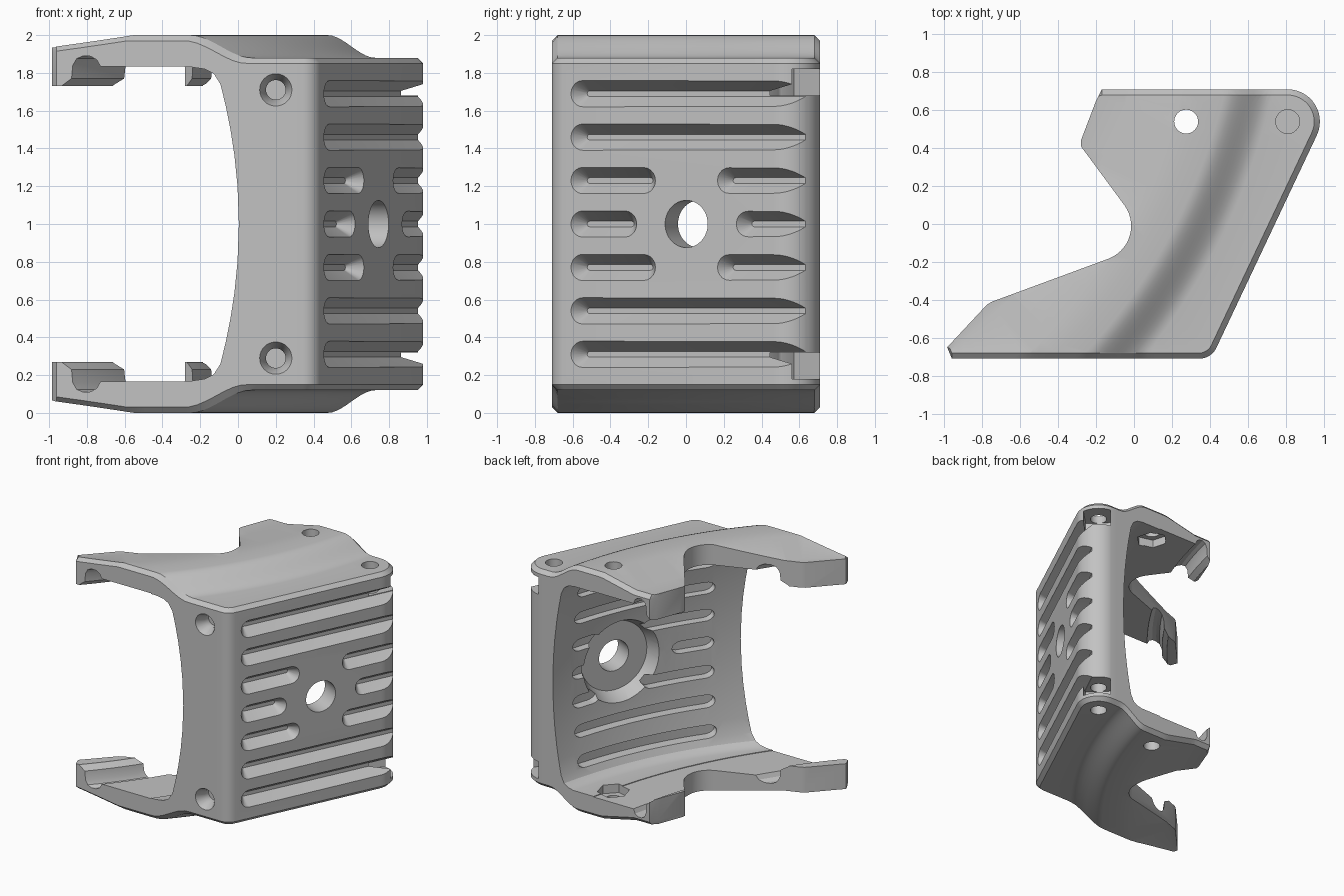
import bpy, bmesh
from math import cos, sin, pi, radians, hypot
from mathutils import Vector

cube = bpy.data.objects.get("Cube")
if cube:
    bpy.data.objects.remove(cube, do_unlink=True)

UP = Vector((0, 0, 1))
TILT = radians(-25.5)                       # direction the slanted wall faces
OUT = Vector((cos(TILT), sin(TILT), 0))
ALONG = Vector((-sin(TILT), cos(TILT), 0))
WALL = 0.673                                # distance of the slanted wall
CENTRE = ALONG * 0.322 + UP                 # line of the centre hole
WALL_AXIS, LIP_AXIS = (-2.5, 1.4), (-3.2, 1.4)
HINGE = (0.81, 0.54)


def loft(name, rings):
    """Closed solid skinned over rings of equal length."""
    bm = bmesh.new()
    loops = [[bm.verts.new(p) for p in ring] for ring in rings]
    count = len(loops[0])
    for a, b in zip(loops, loops[1:]):
        for i in range(count):
            j = (i + 1) % count
            bm.faces.new((a[i], a[j], b[j], b[i]))
    bm.faces.new(loops[0])
    bm.faces.new(loops[-1])
    bmesh.ops.recalc_face_normals(bm, faces=bm.faces)
    mesh = bpy.data.meshes.new(name)
    bm.to_mesh(mesh)
    bm.free()
    obj = bpy.data.objects.new(name, mesh)
    bpy.context.collection.objects.link(obj)
    return obj


def arc(centre, radius, start, end, steps):
    return [(centre[0] + radius * cos(start + (end - start) * i / steps),
             centre[1] + radius * sin(start + (end - start) * i / steps))
            for i in range(steps + 1)]


def prism(name, points, z0, z1):
    return loft(name, [[(x, y, z) for x, y in points] for z in (z0, z1)])


def turned(name, base, axis, steps, sides=32):
    """Round solid along an axis from (distance, radius) steps."""
    base, axis = Vector(base), Vector(axis).normalized()
    u = axis.orthogonal().normalized()
    v = axis.cross(u)
    return loft(name, [[base + axis * d + u * x + v * y
                        for x, y in arc((0, 0), r, 0, 2 * pi * (sides - 1) / sides, sides - 1)]
                       for d, r in steps])


def around(axis, profile, a):
    """Place an (r, z) profile at an angle round a vertical axis."""
    return [(axis[0] + r * cos(a), axis[1] + r * sin(a), z) for r, z in profile]


def sweep(name, axis, profile):
    return loft(name, [around(axis, profile, radians(-70 + 1.25 * i)) for i in range(57)])


def mirrored(profile):
    return profile + [(r, 2 - z) for r, z in reversed(profile) if z != 1]


def outer_slot(s0, s1, z):
    """Tapered straight slot in the slanted wall."""
    end = 0.07
    rings = []
    for d, r in ((WALL + 0.02, 0.083), (WALL - 0.085, 0.015)):
        outline = (arc((s1 - end, z), r, -pi / 2, pi / 2, 10)
                   + arc((s0 + end, z), r, pi / 2, 3 * pi / 2, 10))
        rings.append([CENTRE + OUT * d + ALONG * s + UP * h for s, h in outline])
    return loft("outer_slot_cut", rings)


def inner_slot(a0, a1, z):
    """Round ended slot following the curved inner wall."""
    floor = barrel(z) + 0.06
    end = radians(1.25)
    ends = [(end * (1 - cos(t)), max(0.06, sin(t))) for t in (i * pi / 12 for i in range(7))]
    spans = [(a0 + e, k) for e, k in ends]
    spans += [(a0 + end + (a1 - a0 - 2 * end) * i / 12, 1) for i in range(1, 12)]
    spans += [(a1 - e, k) for e, k in reversed(ends)]
    return loft("inner_slot_cut", [
        around(WALL_AXIS, [(2.95, 1 + z - 0.075 * k), (floor, 1 + z - 0.045 * k),
                           (floor, 1 + z + 0.045 * k), (2.95, 1 + z + 0.075 * k)], a)
        for a, k in spans])


def barrel(dz):
    """Radius of the inner wall at a height from the middle."""
    return 3.275 - 0.135 * dz * dz


def height(r):
    """Height of the upper shell at a distance from the wall axis."""
    t = min(1, max(0, (3.305 - r) / 0.245))
    return 1.88 + 0.12 * t * t * (3 - 2 * t) - min(0.065, 0.23 * max(0, 2.85 - r))


def plan(d):
    """Outline from above, its front, right and back pulled in by d."""
    n = 28
    pts = [(-0.96 + 1.304 * i / n, -0.71 + d) for i in range(n)]
    pts += arc((0.344, -0.61), 0.1 - d, -pi / 2, TILT, 6)
    pts += arc(HINGE, 0.17 - d, TILT, pi / 2, 14)
    pts += [(0.81 - 0.98 * i / n, 0.71 - d) for i in range(1, n + 1)]
    pts += [(-0.2, 0.65), (-0.28, 0.44), (-0.28, 0.41)]
    pts += arc((-0.2, -0.01), 0.185, radians(36), radians(-68), 14)
    pts += [(-0.75, -0.41), (-0.775, -0.425), (-0.985, -0.65)]
    return pts


# Solid body with chamfered rims
def rim(d, lift, flip):
    ring = []
    for x, y in plan(d):
        z = height(hypot(x - WALL_AXIS[0], y - WALL_AXIS[1])) + lift
        ring.append((x, y, 2 - z if flip else z))
    return ring


inner = plan(0.05)
body = loft("bracket_body", [
    [(x, y, -0.3) for x, y in inner],
    rim(0.05, 0.02, True), rim(0, -0.03, True),
    rim(0, -0.03, False), rim(0.05, 0.02, False),
    [(x, y, 2.3) for x, y in inner]])

cutters = []

# Stepped outer shell, above and below
radii = [2.1, 2.57, 2.85, 2.95] + [3.06 + 0.0245 * i for i in range(11)] + [4.6]
shell = [(r, height(r)) for r in radii] + [(4.6, 2.6), (2.1, 2.6)]
cutters.append(sweep("shell_top_cut", WALL_AXIS, shell))
cutters.append(sweep("shell_bottom_cut", WALL_AXIS, [(r, 2 - z) for r, z in shell]))

# Barrel shaped cavity, leaving the lips at the arm ends
wall = [(barrel(dz), 1 + dz) for dz in (0.74, 0.62, 0.5, 0.36, 0.2, 0)]
cutters.append(sweep("cavity_cut", WALL_AXIS, mirrored(
    [(2.1, 1.73), (2.8, 1.73), (2.8, 1.83), (3.09, 1.83), (3.14, 1.82), (3.175, 1.795)] + wall)))

# Rounded groove behind each bevelled lip
cutters.append(sweep("groove_cut", LIP_AXIS, mirrored([
    (3.09, 1.7), (3.1, 1.735), (3.135, 1.77), (3.14, 1.84), (3.155, 1.875), (3.18, 1.89),
    (3.21, 1.888), (3.235, 1.87), (3.25, 1.835), (3.6, 1.835)])))

# Long and short slots on both sides of the slanted wall
outer_gaps = {-1: 0.18, 0: 0.29, 1: 0.18}
inner_gaps = {-1: 3.3, 0: 7.5, 1: 3.3}
MIDDLE, FIRST, LAST = -23.2, -36.5, -15.5   # angles along the inner wall
for row in range(-3, 4):
    z = 0.23 * row
    if row in outer_gaps:
        gap = outer_gaps[row]
        cutters += [outer_slot(-0.676, -gap, z), outer_slot(gap, 0.8, z)]
        gap = inner_gaps[row]
        inner_spans = [(FIRST, MIDDLE - gap), (min(MIDDLE + gap, LAST - 4), LAST)]
    else:
        cutters.append(outer_slot(-0.676, 0.8, z))
        inner_spans = [(FIRST, LAST)]
    cutters += [inner_slot(radians(a), radians(b), z) for a, b in inner_spans]

# Centre hole with a round seat inside
cutters.append(turned("seat_cut", CENTRE, OUT, [(0.1, 0.33), (0.4, 0.33), (0.512, 0.28)], 48))
cutters.append(turned("centre_hole_cut", CENTRE, OUT, [(0.3, 0.125), (0.9, 0.125)], 40))

# Holes and hinge notches that repeat above and below
for side in (1, -1):
    def at(z):
        return 1 + side * (z - 1)

    axis = (0, 0, side)
    cutters.append(turned("front_screw_cut", (0.2, -0.71, at(1.71)), (0, 1, 0),
                          [(-0.02, 0.095), (0.07, 0.052), (0.12, 0.052)]))
    cutters.append(turned("arm_hole_cut", (0.275, 0.54, at(1.7)), axis,
                          [(0, 0.063), (0.6, 0.063)]))
    cutters.append(turned("nut_pocket_cut", (0.275, 0.54, at(1.7)), axis,
                          [(0, 0.12), (0.2, 0.12)], 6))
    cutters.append(turned("hinge_hole_cut", (*HINGE, at(1.6)), axis,
                          [(0, 0.063), (0.7, 0.063)]))
    k = 0.5 ** 0.5
    notch = [(HINGE[0] + k * (u - v), HINGE[1] + k * (u + v))
             for u, v in ((-0.06, -0.105), (0.4, -0.105), (0.4, 0.105), (-0.06, 0.105))]
    cutters.append(prism("hinge_notch_cut", notch, at(1.68), at(1.82)))

# Carve the body
bpy.ops.object.select_all(action='DESELECT')
bpy.context.view_layer.objects.active = body
body.select_set(True)
for cutter in cutters:
    cutter.hide_render = True
    mod = body.modifiers.new(cutter.name, 'BOOLEAN')
    mod.operation = 'DIFFERENCE'
    mod.solver = 'EXACT'
    mod.object = cutter
    bpy.ops.object.modifier_apply(modifier=mod.name)
    bpy.data.objects.remove(cutter, do_unlink=True)

# Plain grey finish
grey = bpy.data.materials.new("plain_grey")
grey.use_nodes = True
colour = (0.54, 0.54, 0.54, 1)
grey.diffuse_color = colour
grey.node_tree.nodes["Principled BSDF"].inputs["Base Color"].default_value = colour
body.data.materials.clear()
body.data.materials.append(grey)
bpy.ops.object.shade_smooth_by_angle(angle=radians(28))
